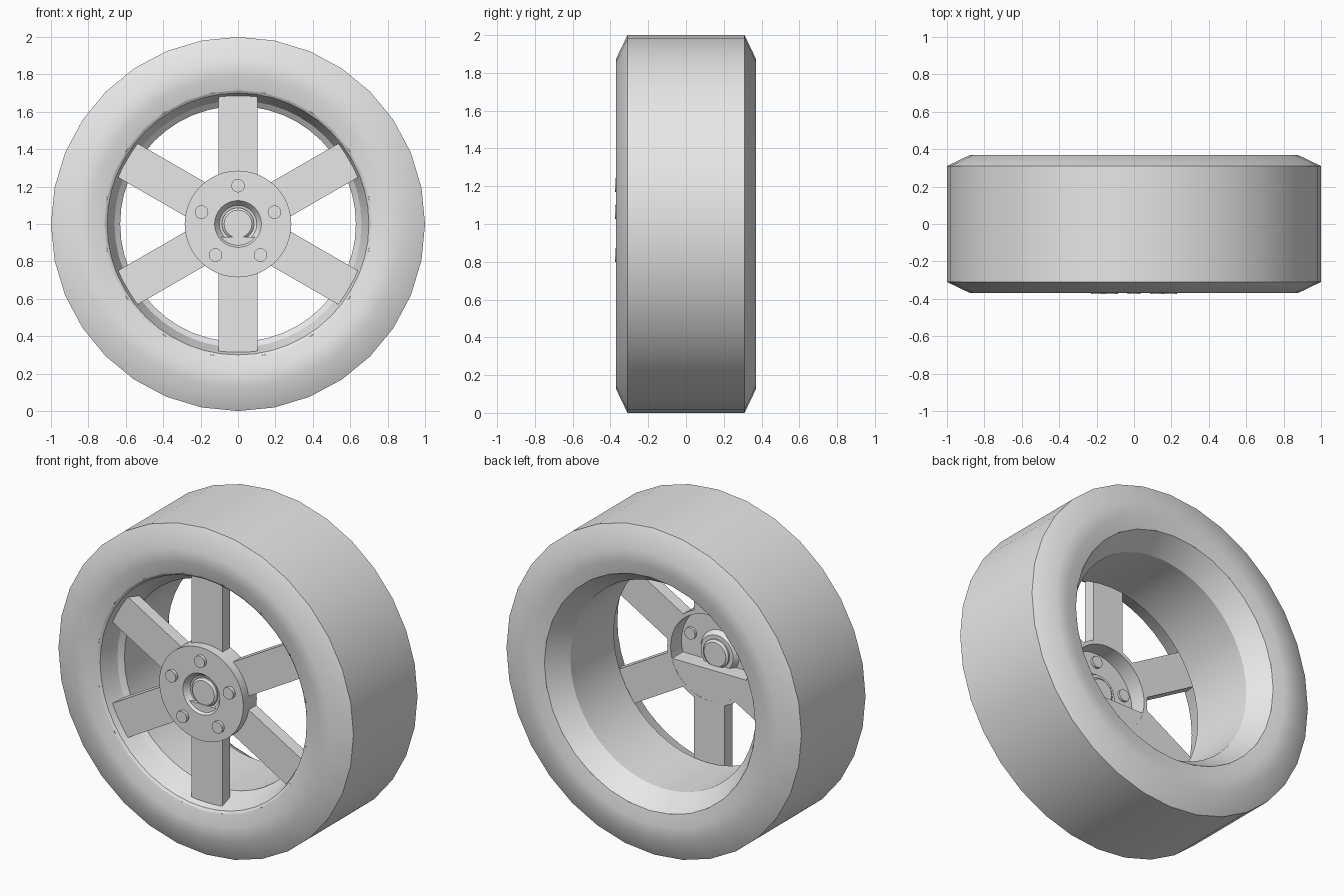
import bpy, bmesh, math
from mathutils import Matrix, Vector

cube = bpy.data.objects.get("Cube")
if cube:
    bpy.data.objects.remove(cube, do_unlink=True)

grey = bpy.data.materials.new("light_grey")
grey.use_nodes = True
colour = (0.8, 0.8, 0.8, 1)
grey.diffuse_color = colour
grey.node_tree.nodes["Principled BSDF"].inputs["Base Color"].default_value = colour

AXLE = 1.0  # height of the wheel centre


def finish(name, bm, smooth=None):
    """Turn a bmesh into a named object centred on the axle."""
    bmesh.ops.remove_doubles(bm, verts=bm.verts, dist=1e-5)
    bmesh.ops.recalc_face_normals(bm, faces=bm.faces)
    mesh = bpy.data.meshes.new(name)
    bm.to_mesh(mesh)
    bm.free()
    mesh.materials.append(grey)
    obj = bpy.data.objects.new(name, mesh)
    obj.location.z = AXLE
    bpy.context.collection.objects.link(obj)
    if smooth:
        bpy.ops.object.select_all(action='DESELECT')
        obj.select_set(True)
        bpy.context.view_layer.objects.active = obj
        bpy.ops.object.shade_smooth_by_angle(angle=math.radians(smooth))
    return obj


def lathe(name, profile, sides, smooth, closed=True):
    """Revolve (radius, y) points around the axle."""
    bm = bmesh.new()
    pts = [bm.verts.new((r, y, 0)) for r, y in profile]
    pairs = list(zip(pts, pts[1:] + pts[:1])) if closed else list(zip(pts, pts[1:]))
    edges = [bm.edges.new(p) for p in pairs]
    bmesh.ops.spin(bm, geom=pts + edges, cent=(0, 0, 0), axis=(0, 1, 0),
                   angle=math.tau, steps=sides, use_merge=True)
    return finish(name, bm, smooth)


def prism(name, outline, y0, y1):
    """Extrude an (x, z) outline along the axle."""
    bm = bmesh.new()
    face = bm.faces.new([bm.verts.new((x, y0, z)) for x, z in outline])
    out = bmesh.ops.extrude_face_region(bm, geom=[face])
    moved = [v for v in out["geom"] if isinstance(v, bmesh.types.BMVert)]
    bmesh.ops.translate(bm, verts=moved, vec=(0, y1 - y0, 0))
    return finish(name, bm)


# Tyre: wide tread, chamfered shoulders, slightly dished sidewalls
lathe("tyre", [(0.715, -0.345), (0.79, -0.365), (0.875, -0.37), (1, -0.31),
               (1, 0.31), (0.875, 0.37), (0.79, 0.365), (0.715, 0.35)],
      32, 60, closed=False)

# Rim: stepped front lip, straight barrel, wide flare at the back
lathe("rim", [(0.715, -0.345), (0.7, -0.335), (0.66, -0.225), (0.63, -0.2),
              (0.63, 0.22), (0.715, 0.35)], 48, 20, closed=False)

# Six flat spokes
for i in range(6):
    spoke = prism(f"spoke_{i + 1}", [(-0.105, 0.265), (0.105, 0.265),
                                    (0.105, 0.685), (-0.105, 0.685)], -0.3, -0.225)
    spoke.rotation_euler.y = i * math.tau / 6

# Hub: face plate with a dished centre, and a rim wall reaching back
lathe("hub", [(0.085, -0.315), (0.1, -0.32), (0.125, -0.355), (0.285, -0.355),
              (0.285, -0.225), (0.262, -0.225), (0.262, -0.33), (0.13, -0.33),
              (0.11, -0.3), (0.085, -0.3)], 48, 25)

# Lower half of the hub is filled level with the spoke backs
start = math.asin(0.07 / 0.27)
arc = [math.pi + start + k * (math.pi - 2 * start) / 20 for k in range(21)]
prism("hub_lower_fill", [(0.27 * math.cos(a), 0.27 * math.sin(a)) for a in arc],
      -0.34, -0.226)

# Centre cap with a small bevel on both ends
lathe("centre_cap", [(0, -0.335), (0.074, -0.335), (0.086, -0.325),
                     (0.086, -0.29), (0.074, -0.28), (0, -0.28)], 32, 20, closed=False)

# Five wheel bolts through the hub plate
for i in range(5):
    angle = math.pi / 2 + i * math.tau / 5
    bm = bmesh.new()
    place = (Matrix.Translation(Vector((0.205 * math.cos(angle), -0.345, 0.205 * math.sin(angle))))
             @ Matrix.Rotation(math.pi / 2, 4, 'X'))
    bmesh.ops.create_cone(bm, cap_ends=True, segments=20, radius1=0.036,
                          radius2=0.036, depth=0.06, matrix=place)
    finish(f"bolt_{i + 1}", bm, 30)
